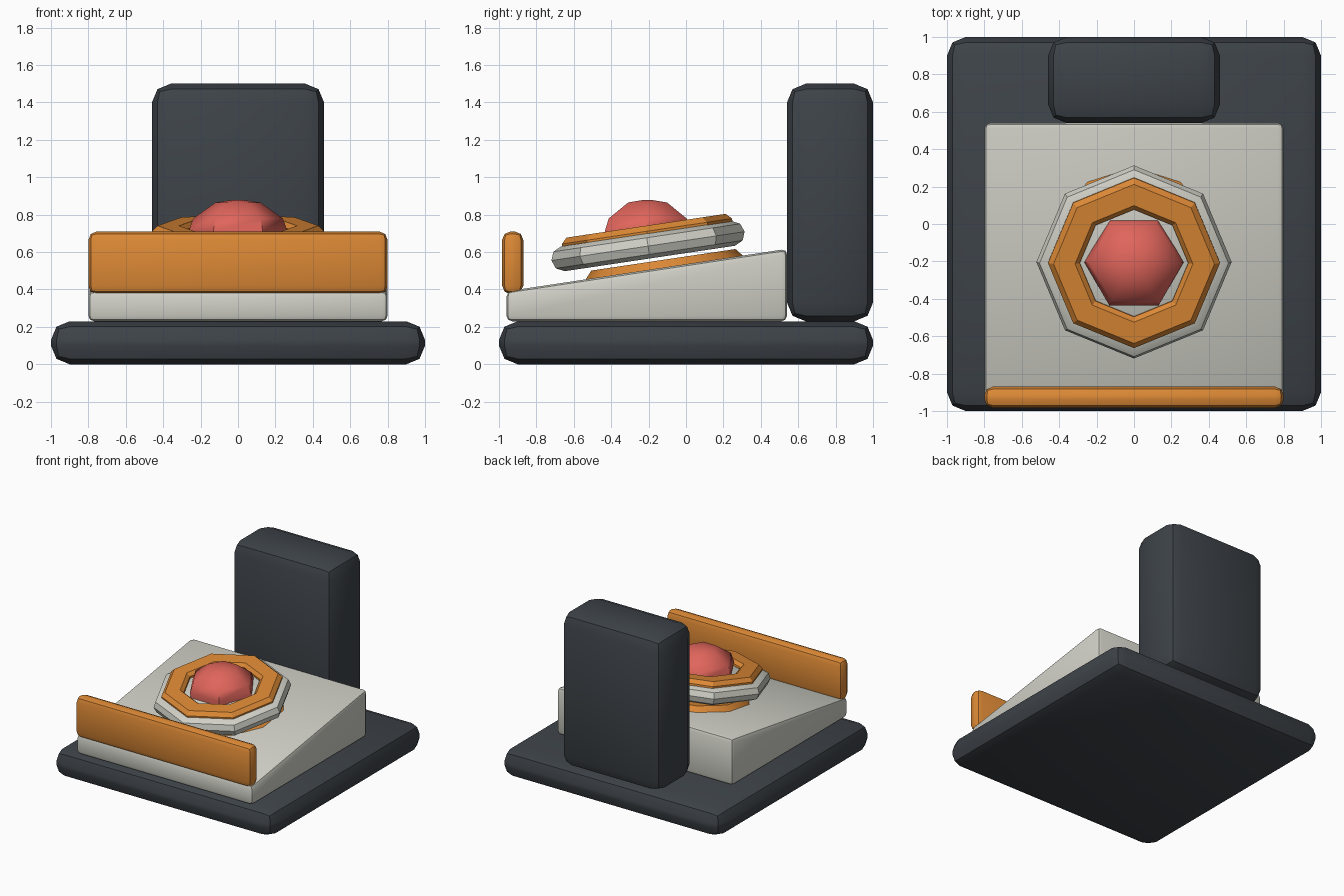
import bpy, bmesh, math
from mathutils import Matrix, Vector

if "Cube" in bpy.data.objects:
    bpy.data.objects.remove(bpy.data.objects["Cube"])


def material(name, rgb):
    m = bpy.data.materials.new(name)
    m.diffuse_color = (*rgb, 1)
    m.use_nodes = True
    m.node_tree.nodes["Principled BSDF"].inputs["Base Color"].default_value = m.diffuse_color
    return m


DARK = material("dark slate", (0.047, 0.056, 0.066))
PALE = material("pale grey", (0.64, 0.64, 0.58))
ORANGE = material("orange", (0.72, 0.25, 0.036))
RED = material("coral red", (0.74, 0.13, 0.105))


def finish(name, bm, mat, angle=32):
    bmesh.ops.recalc_face_normals(bm, faces=bm.faces)
    me = bpy.data.meshes.new(name)
    bm.to_mesh(me)
    bm.free()
    me.materials.append(mat)
    ob = bpy.data.objects.new(name, me)
    bpy.context.collection.objects.link(ob)
    bpy.ops.object.select_all(action='DESELECT')
    ob.select_set(True)
    bpy.context.view_layer.objects.active = ob
    bpy.ops.object.shade_smooth_by_angle(angle=math.radians(angle))
    return ob


def prism(name, outline, half_width, bevel, mat):
    """Side outline of (y, z) points extruded across x, with rounded edges."""
    bm = bmesh.new()
    face = bm.faces.new([bm.verts.new((-half_width, y, z)) for y, z in outline])
    ext = bmesh.ops.extrude_face_region(bm, geom=[face])
    verts = [v for v in ext["geom"] if isinstance(v, bmesh.types.BMVert)]
    bmesh.ops.translate(bm, verts=verts, vec=(2 * half_width, 0, 0))
    bmesh.ops.recalc_face_normals(bm, faces=bm.faces)
    bmesh.ops.bevel(bm, geom=bm.edges[:], offset=bevel, segments=2,
                    profile=0.5, affect='EDGES', clamp_overlap=True)
    return finish(name, bm, mat)


def box(name, half_width, y0, y1, z0, z1, bevel, mat):
    return prism(name, [(y0, z0), (y1, z0), (y1, z1), (y0, z1)], half_width, bevel, mat)


def lathe(name, profile, sides, turn, matrix, mat, closed=False, angle=32):
    """Low-sided turned part from (radius, height) points."""
    bm = bmesh.new()
    rings = []
    for r, z in profile:
        rings.append([bm.verts.new((r * math.cos(turn + math.tau * i / sides),
                                    r * math.sin(turn + math.tau * i / sides), z))
                      for i in range(sides)])
    pairs = list(zip(rings, rings[1:]))
    if closed:
        pairs.append((rings[-1], rings[0]))
    for a, b in pairs:
        for i in range(sides):
            j = (i + 1) % sides
            bm.faces.new((a[i], a[j], b[j], b[i]))
    if not closed:
        bm.faces.new(rings[0])
        bm.faces.new(rings[-1])
    bm.transform(matrix)
    return finish(name, bm, mat, angle)


# Body blocks
box("base_plate", 1.0, -1.0, 1.0, 0.0, 0.23, 0.1, DARK)
box("back_column", 0.46, 0.54, 1.0, 0.23, 1.5, 0.1, DARK)
box("front_bar", 0.80, -0.983, -0.87, 0.375, 0.71, 0.045, ORANGE)
prism("sloped_console", [(-0.96, 0.23), (0.54, 0.23), (0.54, 0.617), (-0.96, 0.39)],
      0.80, 0.03, PALE)

# Tilted stack on the slope
tilt = Matrix.Rotation(math.radians(8.5), 4, 'X')


def placed(y, z):
    return Matrix.Translation(Vector((0, y, z))) @ tilt


lathe("lower_collar", [(0.425, -0.04), (0.425, 0.0), (0.39, 0.042)], 10, math.pi / 10,
      placed(-0.115, 0.517), ORANGE)
lathe("button_dish", [(0.46, -0.067), (0.505, -0.045), (0.522, 0.0), (0.505, 0.045), (0.46, 0.067)],
      8, 0, placed(-0.203, 0.632), PALE)
lathe("button_ring", [(0.29, 0.04), (0.46, 0.04), (0.46, 0.08), (0.43, 0.11),
                      (0.315, 0.11), (0.29, 0.085)],
      8, 0, placed(-0.197, 0.632), ORANGE, closed=True)

# Faceted push button
lathe("push_button", [(0.25, 0.62), (0.265, 0.71), (0.24, 0.78), (0.12, 0.865), (0.03, 0.878)],
      6, 0, Matrix.Translation((0, -0.205, 0)), RED, angle=40)
